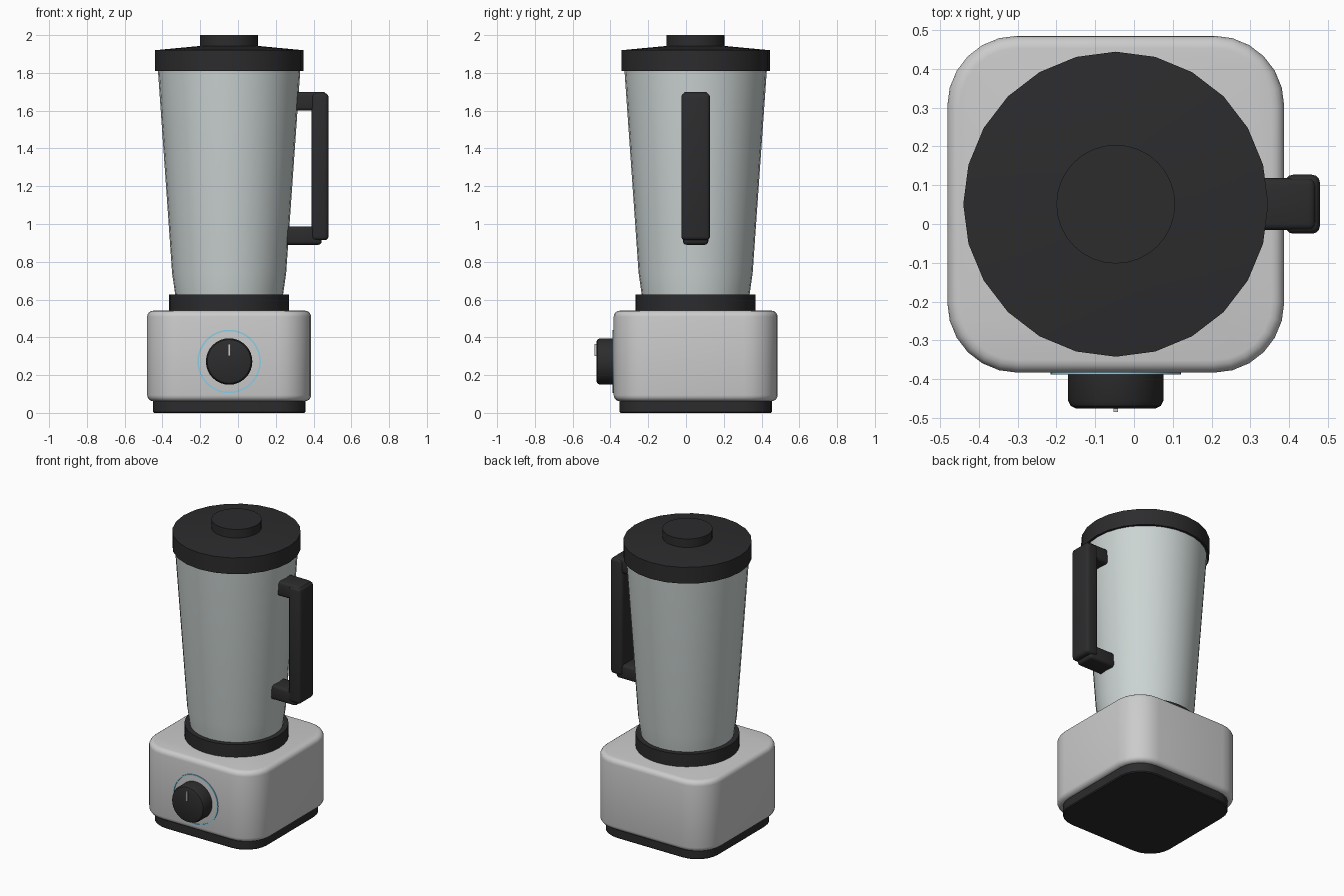
import bpy, bmesh
from math import sin, cos, pi, radians
from mathutils import Matrix, Vector

if "Cube" in bpy.data.objects:
    bpy.data.objects.remove(bpy.data.objects["Cube"])

CX, CY = -0.047, 0.051   # axis of the jug and base


def material(name, rgb):
    m = bpy.data.materials.new(name)
    m.diffuse_color = (*rgb, 1)
    m.use_nodes = True
    m.node_tree.nodes["Principled BSDF"].inputs["Base Color"].default_value = m.diffuse_color
    return m


DARK = material("dark_plastic", (0.025, 0.025, 0.027))
GLASS = material("smoky_glass", (0.60, 0.66, 0.65))
BLUE = material("blue_light", (0.25, 0.62, 0.80))
WHITE = material("white_mark", (0.85, 0.85, 0.85))


def finish(bm, name, mat, angle=35):
    bmesh.ops.recalc_face_normals(bm, faces=bm.faces)
    me = bpy.data.meshes.new(name)
    bm.to_mesh(me)
    bm.free()
    ob = bpy.data.objects.new(name, me)
    bpy.context.collection.objects.link(ob)
    if mat:
        me.materials.append(mat)
    bpy.ops.object.select_all(action='DESELECT')
    ob.select_set(True)
    bpy.context.view_layer.objects.active = ob
    bpy.ops.object.shade_smooth_by_angle(angle=radians(angle))
    return ob


def lathe(name, profile, mat, sides, matrix=None, closed=False):
    """Revolve (radius, height) points; open ends are capped."""
    bm = bmesh.new()
    rings = [[bm.verts.new((r * cos(2 * pi * i / sides), r * sin(2 * pi * i / sides), z))
              for i in range(sides)] for r, z in profile]
    pairs = list(zip(rings, rings[1:]))
    if closed:
        pairs.append((rings[-1], rings[0]))
    else:
        bm.faces.new(rings[0])
        bm.faces.new(rings[-1])
    for a, b in pairs:
        for i in range(sides):
            j = (i + 1) % sides
            bm.faces.new((a[i], a[j], b[j], b[i]))
    bm.transform(matrix or Matrix.Translation((CX, CY, 0)))
    return finish(bm, name, mat)


def box(name, lo, hi, mat, bevel, corner=0.0, segments=3):
    """Box with optional large upright corner radius and small edge bevel."""
    lo, hi = Vector(lo), Vector(hi)
    bm = bmesh.new()
    bmesh.ops.create_cube(bm, size=1)
    bm.transform(Matrix.Translation((lo + hi) / 2) @ Matrix.Diagonal((*(hi - lo), 1)))
    if corner:
        upright = [e for e in bm.edges if abs(e.verts[0].co.z - e.verts[1].co.z) > 1e-4]
        bmesh.ops.bevel(bm, geom=upright, offset=corner, segments=6, profile=0.5, affect='EDGES')
    if bevel:
        bm.normal_update()
        edges = [e for e in bm.edges if e.calc_face_angle(0) > radians(40)]
        bmesh.ops.bevel(bm, geom=edges, offset=bevel, segments=segments, profile=0.5, affect='EDGES')
    return finish(bm, name, mat)


# Base: foot plate and motor housing
box("foot_plate", (CX - 0.404, CY - 0.404, 0), (CX + 0.404, CY + 0.404, 0.08), DARK, 0.006, 0.16, 1)
box("motor_housing", (CX - 0.434, CY - 0.434, 0.062), (CX + 0.434, CY + 0.434, 0.541), None, 0.032, 0.18, 4)

# Jug: collar, hollow jar, lid and filler cap
lathe("jar_collar", [(0.318, 0.53), (0.318, 0.626)], DARK, 32)
lathe("jar", [(0.282, 0.60), (0.289, 0.65), (0.302, 0.74), (0.378, 1.83),
              (0.363, 1.83), (0.287, 0.74), (0.272, 0.65)], GLASS, 32)
lathe("lid", [(0.393, 1.81), (0.393, 1.92), (0.15, 1.943)], DARK, 24)
lathe("filler_cap", [(0.153, 1.90), (0.153, 2.0)], DARK, 32)

# Handle: two arms and an upright grip
box("handle_arm_top", (0.28, CY - 0.067, 1.60), (0.468, CY + 0.067, 1.70), DARK, 0.018)
box("handle_arm_bottom", (0.235, CY - 0.067, 0.89), (0.443, CY + 0.067, 0.987), DARK, 0.018)
box("handle_grip", (0.39, CY - 0.076, 0.914), (0.479, CY + 0.076, 1.692), DARK, 0.02)

# Control: dial, pointer and light ring, all facing -y
face = Matrix.Translation((CX, CY - 0.434, 0.272)) @ Matrix.Rotation(pi / 2, 4, 'X')
lathe("dial", [(0.123, -0.01), (0.123, 0.072), (0.116, 0.086), (0.103, 0.092)], DARK, 32, face)
lathe("light_ring", [(0.160, -0.004), (0.168, -0.004), (0.168, 0.005), (0.160, 0.005)],
      BLUE, 48, face, closed=True)
box("dial_pointer", (CX - 0.006, -0.484, 0.30), (CX + 0.006, -0.47, 0.364), WHITE, 0)
